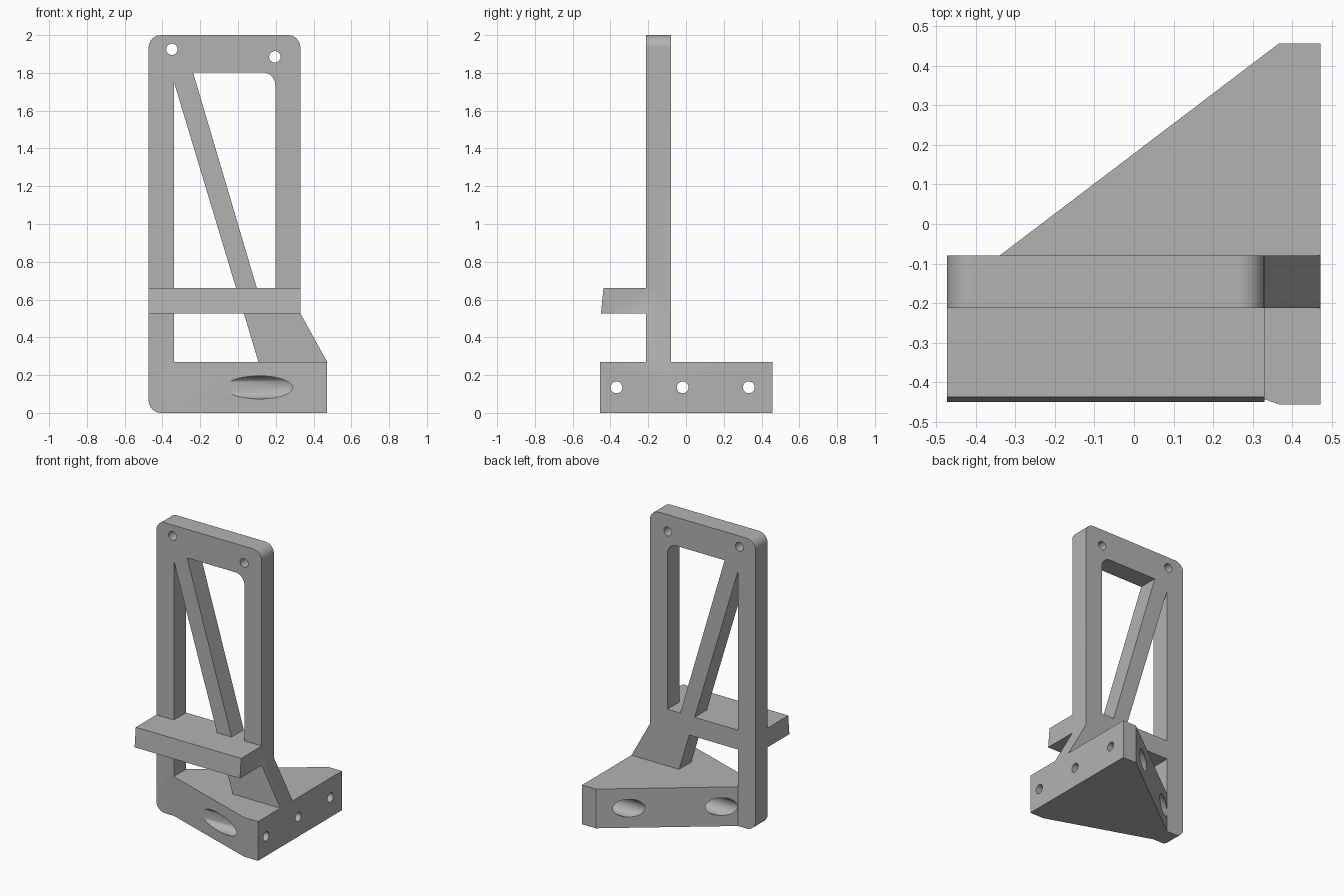
import bpy, bmesh, math
from mathutils import Vector, Matrix

if "Cube" in bpy.data.objects:
    bpy.data.objects.remove(bpy.data.objects["Cube"], do_unlink=True)

grey = bpy.data.materials.new("plain grey")
grey.use_nodes = True
grey.diffuse_color = (0.45, 0.45, 0.45, 1)
grey.node_tree.nodes["Principled BSDF"].inputs["Base Color"].default_value = (0.45, 0.45, 0.45, 1)


def rounded(points, steps=8):
    """Outline from (u, v, radius) corners."""
    out = []
    for i, (u, v, r) in enumerate(points):
        p = Vector((u, v))
        if not r:
            out.append(p)
            continue
        a = (Vector(points[i - 1][:2]) - p).normalized()
        b = (Vector(points[(i + 1) % len(points)][:2]) - p).normalized()
        centre = p + (a + b) * r
        for k in range(steps + 1):
            t = k / steps * math.pi / 2
            out.append(centre - b * r * math.cos(t) - a * r * math.sin(t))
    return out


def prism(name, outline, axis, low, high):
    """Extrude a flat outline along x, y or z."""
    place = {"x": lambda u, v, w: (w, u, v),
             "y": lambda u, v, w: (u, w, v),
             "z": lambda u, v, w: (u, v, w)}[axis]
    bm = bmesh.new()
    ends = [[bm.verts.new(place(p[0], p[1], w)) for p in outline] for w in (low, high)]
    bm.faces.new(ends[0])
    bm.faces.new(ends[1][::-1])
    n = len(outline)
    for i in range(n):
        j = (i + 1) % n
        bm.faces.new((ends[0][j], ends[0][i], ends[1][i], ends[1][j]))
    bmesh.ops.recalc_face_normals(bm, faces=bm.faces[:])
    mesh = bpy.data.meshes.new(name)
    bm.to_mesh(mesh)
    bm.free()
    mesh.materials.append(grey)
    obj = bpy.data.objects.new(name, mesh)
    bpy.context.collection.objects.link(obj)
    return obj


def circle(u, v, r, n=40):
    return [(u + r * math.cos(2 * math.pi * i / n), v + r * math.sin(2 * math.pi * i / n))
            for i in range(n)]


def combine(target, other, operation):
    mod = target.modifiers.new(operation.title(), "BOOLEAN")
    mod.operation, mod.solver, mod.object = operation, "EXACT", other
    bpy.context.view_layer.objects.active = target
    bpy.ops.object.modifier_apply(modifier=mod.name)
    bpy.data.objects.remove(other, do_unlink=True)


FRONT, BACK = -0.213, -0.08
BASE_TOP, BAR_LOW, BAR_TOP = 0.27, 0.527, 0.66
POST = -0.34

# Upright frame with rounded corners and a flared foot
bracket = prism("bracket", rounded([
    (-0.473, 0, 0.065), (0.472, 0, 0), (0.472, BASE_TOP, 0), (0.33, BAR_LOW, 0),
    (0.33, 2, 0.065), (-0.473, 2, 0.065)]), "y", FRONT, BACK)

# Openings that leave the posts, the diagonal strut and the crossbar
openings = [
    [(POST, BAR_TOP, 0), (-0.01, BAR_TOP, 0), (POST, 1.755, 0)],
    [(0.1, BAR_TOP, 0), (0.198, BAR_TOP, 0), (0.198, 1.803, 0.07), (-0.238, 1.803, 0)],
    [(POST, BASE_TOP, 0), (0.108, BASE_TOP, 0), (0.031, BAR_LOW, 0), (POST, BAR_LOW, 0)],
]
for shape in openings:
    combine(bracket, prism("opening", rounded(shape), "y", FRONT - 0.1, BACK + 0.1), "DIFFERENCE")

# Mounting holes in the top rail
for x, z in ((-0.35, 1.925), (0.195, 1.885)):
    combine(bracket, prism("rail_hole", circle(x, z, 0.03), "y", FRONT - 0.1, BACK + 0.1),
            "DIFFERENCE")

# Wedge-shaped base block
base = prism("base", [(POST, FRONT), (0.367, -0.456), (0.472, -0.456),
                      (0.472, 0.457), (0.367, 0.457), (POST, BACK)], "z", 0, BASE_TOP)
combine(bracket, base, "UNION")

# Shelf with a slightly raked front edge
shelf = prism("shelf", [(-0.45, BAR_LOW), (BACK - 0.06, BAR_LOW),
                        (BACK - 0.06, BAR_TOP), (-0.437, BAR_TOP)], "x", -0.473, 0.33)
combine(bracket, shelf, "UNION")

# Side screw holes, each opening into a wide bore through the slanted faces
for y, start in ((-0.368, -0.3), (-0.018, -0.6), (0.332, -0.3)):
    combine(bracket, prism("screw_hole", circle(y, 0.135, 0.031), "x", 0.2, 0.6), "DIFFERENCE")
    combine(bracket, prism("bore", circle(y, 0.135, 0.061), "x", start, 0.367), "DIFFERENCE")

# Smooth the rounds and keep flat faces flat
bpy.ops.object.select_all(action="DESELECT")
bracket.select_set(True)
bpy.context.view_layer.objects.active = bracket
bpy.ops.object.shade_smooth_by_angle(angle=math.radians(30))
normals = bracket.modifiers.new("Weighted Normal", "WEIGHTED_NORMAL")
normals.keep_sharp = True
